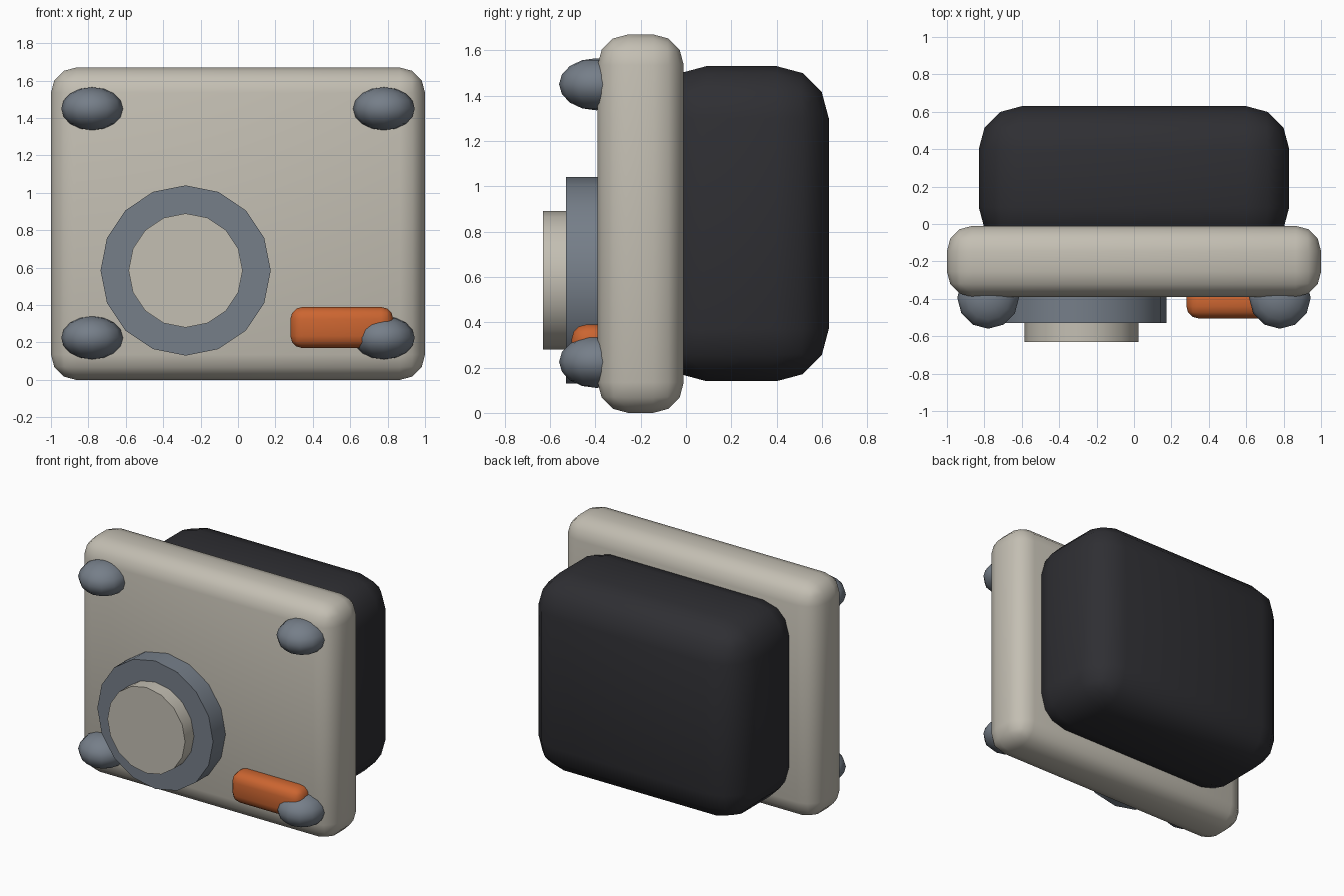
import bpy
from math import pi, radians

if "Cube" in bpy.data.objects:
    bpy.data.objects.remove(bpy.data.objects["Cube"])


def material(name, rgb):
    m = bpy.data.materials.new(name)
    m.diffuse_color = (*rgb, 1)
    m.use_nodes = True
    m.node_tree.nodes["Principled BSDF"].inputs["Base Color"].default_value = m.diffuse_color
    return m


ivory = material("ivory", (0.55, 0.52, 0.45))
steel = material("steel", (0.18, 0.21, 0.25))
black = material("black", (0.028, 0.028, 0.033))
orange = material("orange", (0.60, 0.13, 0.03))


def finish(name, mat):
    """Name the active object, bake its scale and rotation, shade and colour it."""
    ob = bpy.context.object
    ob.name = ob.data.name = name
    ob.data.materials.append(mat)
    bpy.ops.object.transform_apply(location=False, rotation=True, scale=True)
    return ob


def rounded_box(name, x, y, z, bevel, mat):
    """Box between (min, max) pairs with rounded edges."""
    spans = (x, y, z)
    bpy.ops.mesh.primitive_cube_add(size=1, location=[(a + b) / 2 for a, b in spans])
    bpy.context.object.scale = [b - a for a, b in spans]
    ob = finish(name, mat)
    bpy.ops.object.shade_smooth()
    mod = ob.modifiers.new("round", 'BEVEL')
    mod.width = bevel
    mod.segments = 3
    return ob


def disc(name, radius, y0, y1, mat):
    """16-sided disc facing the front, centred on the dial axis."""
    bpy.ops.mesh.primitive_cylinder_add(
        vertices=16, radius=radius, depth=y1 - y0,
        location=(-0.28, (y0 + y1) / 2, 0.585), rotation=(pi / 2, 0, 0))
    finish(name, mat)
    bpy.ops.object.shade_smooth_by_angle(angle=radians(30))


# Front panel and the housing behind it
rounded_box("front_panel", (-1, 1), (-0.39, -0.01), (0, 1.67), 0.135, ivory)
rounded_box("rear_housing", (-0.83, 0.83), (-0.14, 0.63), (0.14, 1.53), 0.23, black)

# Dial: wide collar with a smaller knob on top
disc("dial_collar", 0.455, -0.53, -0.30, steel)
disc("dial_knob", 0.305, -0.63, -0.42, ivory)

# Orange button
rounded_box("button", (0.28, 0.83), (-0.505, -0.33), (0.17, 0.39), 0.065, orange)

# Domed corner bolts
for side, x in (("left", -0.78), ("right", 0.78)):
    for level, z in (("lower", 0.225), ("upper", 1.45)):
        bpy.ops.mesh.primitive_uv_sphere_add(
            segments=12, ring_count=8, radius=1, location=(x, -0.395, z))
        bpy.context.object.scale = (0.165, 0.165, 0.115)
        finish(f"bolt_{level}_{side}", steel)
        bpy.ops.object.shade_smooth()
